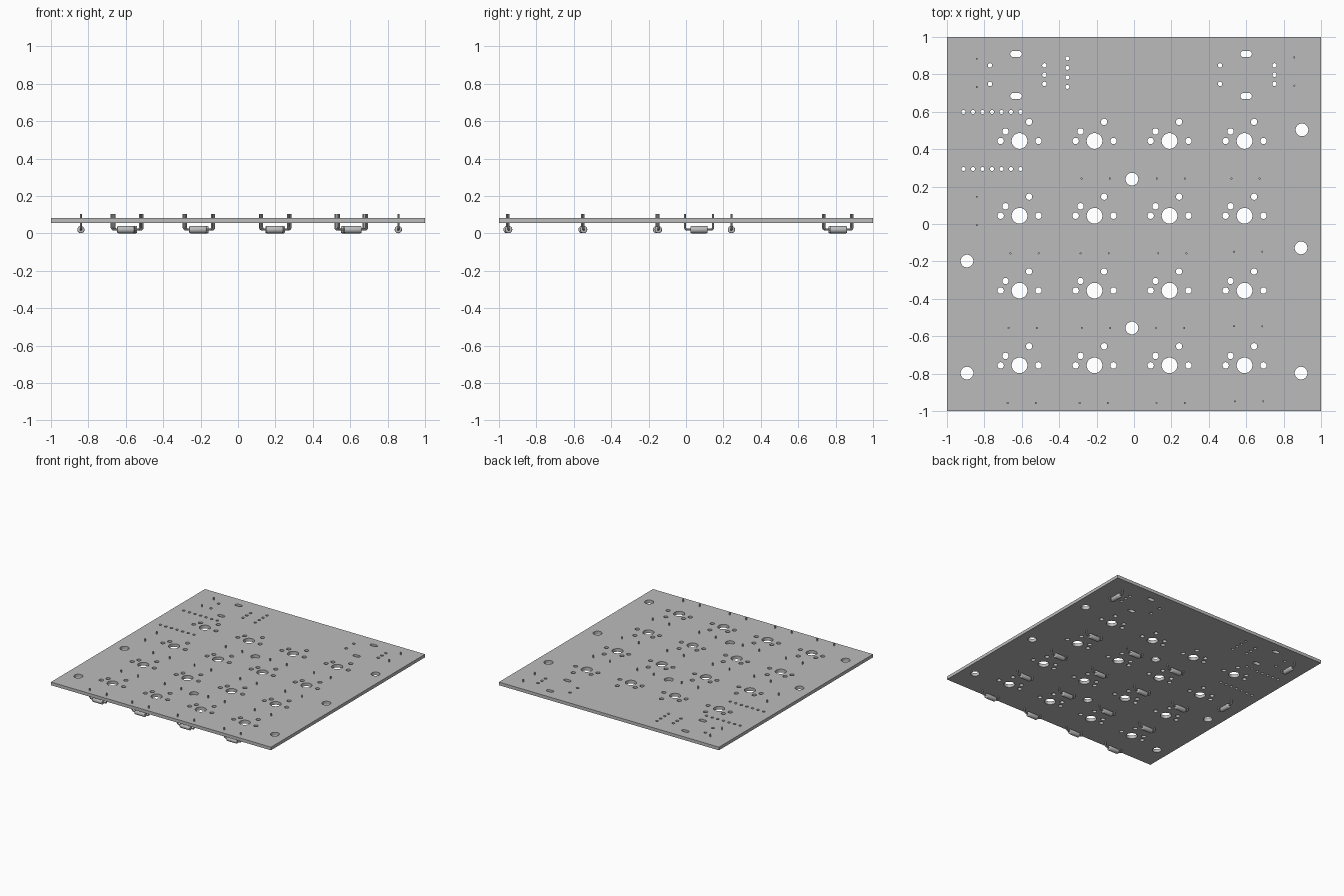
import bpy, bmesh, math
from mathutils import Matrix

cube = bpy.data.objects.get("Cube")
if cube:
    bpy.data.objects.remove(cube)

BOTTOM, TOP = 0.056, 0.082
SPAN = 0.151          # distance between the two leads of a diode
AXIS_Z = 0.02         # height of the diode body axis

grey = bpy.data.materials.new("plain_grey")
grey.use_nodes = True
colour = (0.5, 0.5, 0.5, 1)
grey.diffuse_color = colour
grey.node_tree.nodes["Principled BSDF"].inputs["Base Color"].default_value = colour


def add_loop(curve, points, closed=True):
    spline = curve.splines.new("POLY")
    spline.points.add(len(points) - 1)
    for p, co in zip(spline.points, points):
        p.co = (*co, 1)
    spline.use_cyclic_u = closed


def to_mesh(curve, name):
    """Turn a curve into a clean mesh object."""
    ob = bpy.data.objects.new(name, curve)
    bpy.context.collection.objects.link(ob)
    select(ob)
    bpy.ops.object.convert(target="MESH")
    ob = bpy.context.object
    bm = bmesh.new()
    bm.from_mesh(ob.data)
    bmesh.ops.remove_doubles(bm, verts=bm.verts, dist=0.0001)
    bmesh.ops.recalc_face_normals(bm, faces=bm.faces)
    bm.to_mesh(ob.data)
    bm.free()
    ob.data.materials.clear()
    ob.data.materials.append(grey)
    return ob


def select(ob):
    bpy.ops.object.select_all(action="DESELECT")
    ob.select_set(True)
    bpy.context.view_layer.objects.active = ob


def smooth(ob):
    select(ob)
    bpy.ops.object.shade_smooth_by_angle(angle=math.radians(35))


# Circuit board: square outline filled around all its holes
outline = bpy.data.curves.new("circuit_board", "CURVE")
outline.dimensions = "2D"
outline.fill_mode = "BOTH"
outline.extrude = (TOP - BOTTOM) / 2
add_loop(outline, [(-1, -1, 0), (1, -1, 0), (1, 1, 0), (-1, 1, 0)])


def hole(x, y, r, stretch=0.0, sides=24):
    """Round hole, or a slot when stretched along x."""
    pts = []
    for i in range(sides):
        a = 2 * math.pi * (i + 0.5) / sides
        shift = math.copysign(stretch, math.cos(a))
        pts.append((x + shift + r * math.cos(a), y + r * math.sin(a), 0))
    add_loop(outline, pts)


# Key switch holes
for col in range(4):
    for row in range(4):
        x, y = -0.612 + 0.401 * col, 0.444 - 0.4 * row
        hole(x, y, 0.042, sides=32)
        for dx, dy in ((-0.101, 0), (0.101, 0), (-0.075, 0.051), (0.051, 0.102)):
            hole(x + dx, y + dy, 0.017)

# Mounting holes
for x, y in ((0.898, 0.503), (-0.011, 0.24), (0.893, -0.128), (-0.893, -0.198),
             (-0.011, -0.556), (-0.893, -0.797), (0.893, -0.797)):
    hole(x, y, 0.034, sides=32)

# Controller header holes
for i in range(7):
    for y in (0.599, 0.294):
        hole(-0.912 + 0.0508 * i, y, 0.011, sides=16)

# Rotary knob holes and slots
for cx, pair_x, trio_x in ((-0.631, -0.77, -0.479), (0.599, 0.46, 0.751)):
    for y in (0.909, 0.684):
        hole(cx, y, 0.016, stretch=0.015)
    for y in (0.848, 0.749):
        hole(pair_x, y, 0.012, sides=16)
    for y in (0.848, 0.798, 0.749):
        hole(trio_x, y, 0.012, sides=16)

# Display header holes
for i in range(4):
    hole(-0.356, 0.733 + 0.0508 * i, 0.011, sides=16)

board = to_mesh(outline, "circuit_board")
board.location.z = (TOP + BOTTOM) / 2
smooth(board)

# Diode: bent wire lead with a rounded body, its centre on the origin
wire = bpy.data.curves.new("diode", "CURVE")
wire.dimensions = "3D"
wire.bevel_depth = 0.0055
wire.bevel_resolution = 2
wire.use_fill_caps = True
h, bend, tip = SPAN / 2, 0.012, 0.103
path = [(-h, 0, tip), (-h, 0, AXIS_Z + bend)]
path += [(-h + bend * (1 - math.cos(a)), 0, AXIS_Z + bend * (1 - math.sin(a)))
         for a in (math.pi / 6, math.pi / 3, math.pi / 2)]
path += [(-x, y, z) for x, y, z in reversed(path)]
add_loop(wire, path, closed=False)
diode = to_mesh(wire, "diode_1")

body = bmesh.new()
bmesh.ops.create_cone(body, cap_ends=True, segments=20, radius1=0.0195, radius2=0.0195,
                      depth=0.092, matrix=Matrix.Translation((0, 0, AXIS_Z))
                      @ Matrix.Rotation(math.pi / 2, 4, "Y"))
rims = [e for e in body.edges if abs(e.verts[0].co.x - e.verts[1].co.x) < 0.001]
bmesh.ops.bevel(body, geom=rims, offset=0.006, segments=3, profile=0.5, affect="EDGES")
body.from_mesh(diode.data)
body.to_mesh(diode.data)
body.free()
smooth(diode)

# Diode positions: middle point and whether the diode runs along y
places = [(-0.205, 0.243, False), (0.197, 0.243, False), (0.596, 0.243, False),
          (-0.84, 0.07, True), (-0.84, 0.808, True), (0.857, 0.815, True)]
rows = {-0.157: (-0.585, -0.21, 0.205, 0.61),
        -0.556: (-0.595, -0.203, 0.193, 0.61),
        -0.957: (-0.6, -0.215, 0.196, 0.615)}
for y, xs in rows.items():
    for x in xs:
        places.append((x, y + (0.009 if x > 0.5 else 0), False))

for n, (x, y, upright) in enumerate(places, 1):
    ob = diode
    if n > 1:
        ob = bpy.data.objects.new(f"diode_{n}", diode.data)
        bpy.context.collection.objects.link(ob)
    ob.location = (x, y, 0)
    ob.rotation_euler.z = math.pi / 2 if upright else 0
